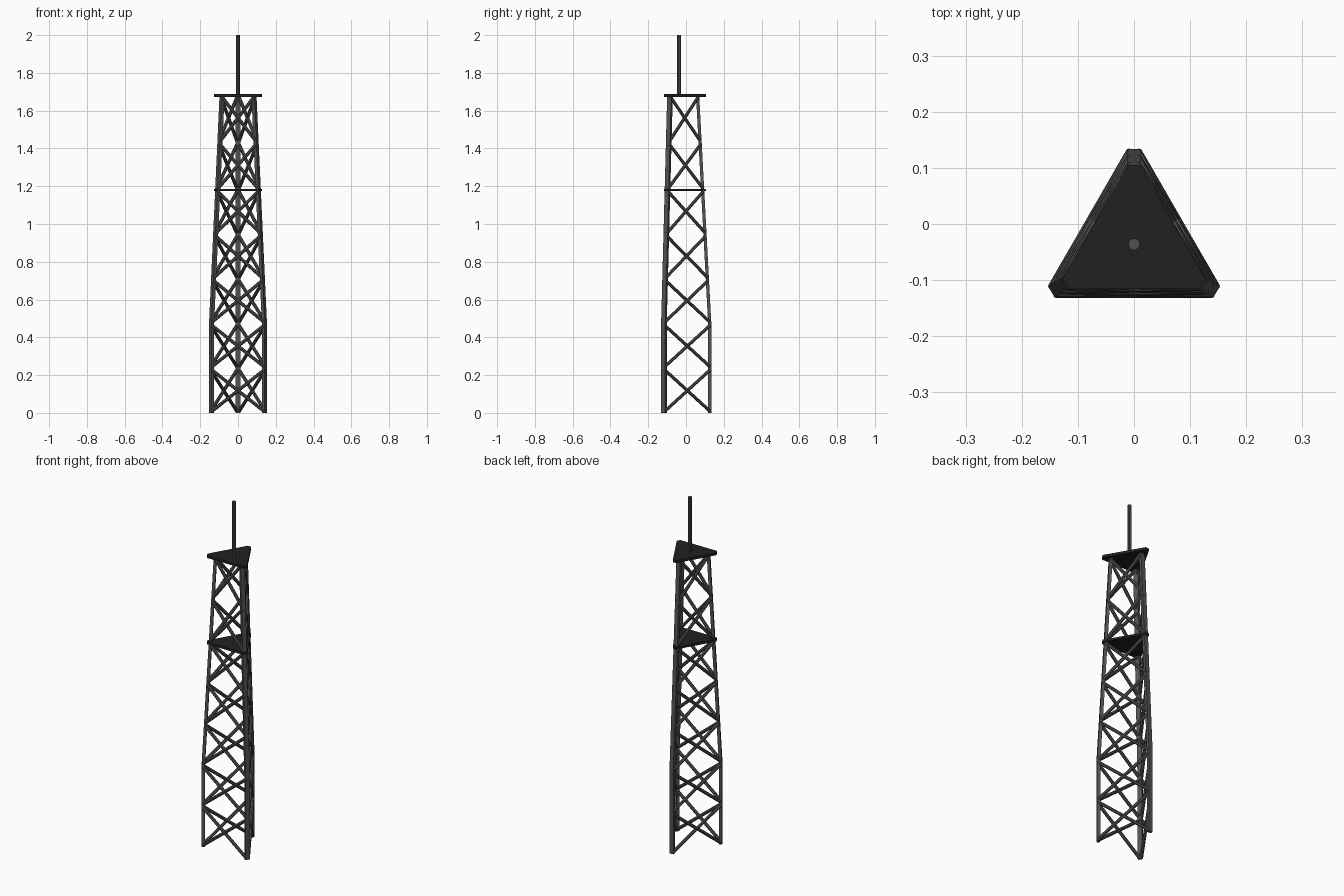
import bpy
import bmesh
from math import cos, sin, radians
from mathutils import Vector

cube = bpy.data.objects.get("Cube")
if cube:
    bpy.data.objects.remove(cube, do_unlink=True)

CENTRE_Y = -0.036
KINK_Z, MID_Z, TOP_Z = 0.474, 1.18, 1.68
BASE_R, TOP_R = 0.17, 0.106
LEG_HALF, LEG_DEPTH = 0.0123, 0.017
BRACE_R = 0.009
ANGLES = {"back": 90, "right": 210, "left": 330}


def material(name, rgb, roughness=0.7):
    mat = bpy.data.materials.new(name)
    mat.use_nodes = True
    mat.diffuse_color = (*rgb, 1)
    bsdf = mat.node_tree.nodes["Principled BSDF"]
    bsdf.inputs["Base Color"].default_value = (*rgb, 1)
    bsdf.inputs["Roughness"].default_value = roughness
    return mat


steel = material("steel grey", (0.085, 0.085, 0.085))
deck_black = material("deck black", (0.015, 0.015, 0.015))


def finish(bm, name, mat):
    bmesh.ops.recalc_face_normals(bm, faces=bm.faces)
    mesh = bpy.data.meshes.new(name)
    bm.to_mesh(mesh)
    bm.free()
    mesh.materials.append(mat)
    obj = bpy.data.objects.new(name, mesh)
    bpy.context.collection.objects.link(obj)
    return obj


def place(angle, radial, side, z):
    """Point given by distance outward and sideways along one corner direction."""
    a = radians(angle)
    return Vector((radial * cos(a) - side * sin(a),
                   CENTRE_Y + radial * sin(a) + side * cos(a), z))


def outer_radius(z):
    t = max(0, (z - KINK_Z) / (TOP_Z - KINK_Z))
    return BASE_R + (TOP_R - BASE_R) * t


def loft(bm, rings):
    """Skin a closed solid through equal-length rings of points."""
    loops = [[bm.verts.new(p) for p in ring] for ring in rings]
    for low, high in zip(loops, loops[1:]):
        for i in range(len(low)):
            j = (i + 1) % len(low)
            bm.faces.new((low[i], low[j], high[j], high[i]))
    bm.faces.new(loops[0][::-1])
    bm.faces.new(loops[-1])


def rod(bm, start, end, radius, sides):
    axis = end - start
    made = bmesh.ops.create_cone(bm, cap_ends=True, segments=sides, radius1=radius,
                                 radius2=radius, depth=axis.length)
    turn = axis.to_track_quat('Z', 'Y').to_matrix().to_4x4()
    turn.translation = (start + end) / 2
    bmesh.ops.transform(bm, matrix=turn, verts=made["verts"])


# Three legs, upright below and leaning inward above
for name, angle in ANGLES.items():
    bm = bmesh.new()
    rings = []
    for z in (0, KINK_Z, TOP_Z):
        r = outer_radius(z)
        rings.append([place(angle, r - d, s, z) for d, s in (
            (0, -LEG_HALF), (0, LEG_HALF),
            (LEG_DEPTH, LEG_HALF), (LEG_DEPTH, -LEG_HALF))])
    loft(bm, rings)
    finish(bm, name + "_leg", steel)

# Crossed braces on each side, five bays below the middle deck and two above
levels = [MID_Z * i / 5 for i in range(6)] + [(MID_Z + TOP_Z) / 2, TOP_Z]
inset = 0.008


def brace_end(angle, side, z):
    return place(angle, outer_radius(z) - 0.006, side * 0.0055, z)


for name, a, b in (("right", 90, 210), ("front", 210, 330), ("left", 330, 90)):
    bm = bmesh.new()
    for low, high in zip(levels, levels[1:]):
        z0, z1 = low + inset, high - inset
        rod(bm, brace_end(a, 1, z0), brace_end(b, -1, z1), BRACE_R, 8)
        rod(bm, brace_end(a, 1, z1), brace_end(b, -1, z0), BRACE_R, 8)
    finish(bm, name + "_braces", steel)

# Triangular decks with clipped corners
for name, z, thick in (("middle_deck", MID_Z, 0.013), ("top_deck", TOP_Z, 0.015)):
    bm = bmesh.new()
    loft(bm, [[place(angle, 0.141, side, h) for angle in ANGLES.values()
               for side in (-0.0105, 0.0105)]
              for h in (z - thick / 2, z + thick / 2)])
    finish(bm, name, deck_black)

# Mast
bm = bmesh.new()
rod(bm, Vector((0, CENTRE_Y, TOP_Z)), Vector((0, CENTRE_Y, 2)), 0.0107, 10)
finish(bm, "mast", steel)
